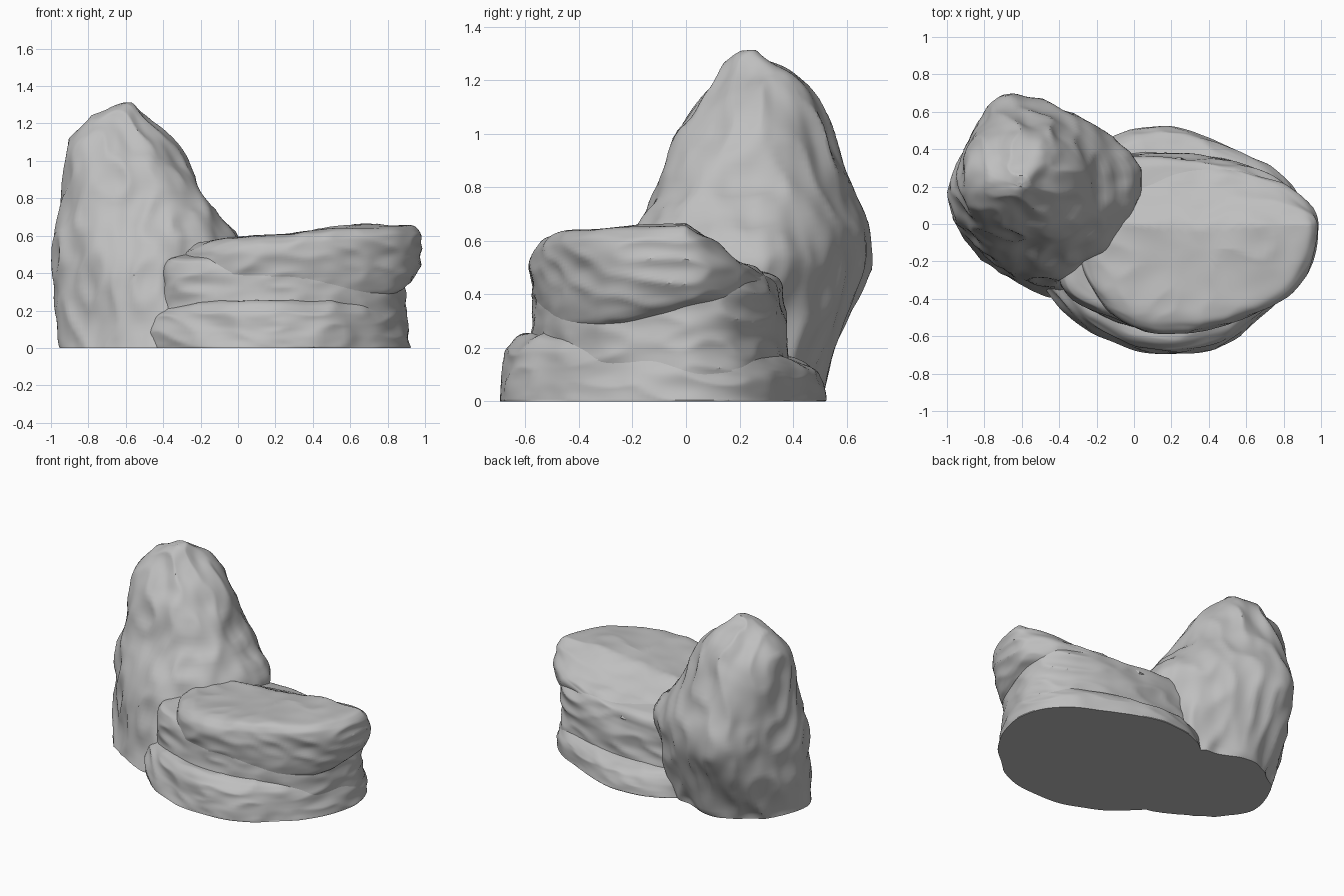
import bpy, bmesh, math
from mathutils import Vector, noise

default = bpy.data.objects.get("Cube")
if default:
    bpy.data.objects.remove(default, do_unlink=True)

stone = bpy.data.materials.new("grey stone")
stone.use_nodes = True
colour = (0.52, 0.52, 0.52, 1)
stone.diffuse_color = colour
bsdf = next(n for n in stone.node_tree.nodes if n.type == 'BSDF_PRINCIPLED')
bsdf.inputs["Base Color"].default_value = colour

AROUND, UP = 150, 64


def spline(points, count, closed):
    """Resample points along a Catmull-Rom curve."""
    m = len(points)
    result = []
    for i in range(count):
        u = i / count * m if closed else i / (count - 1) * (m - 1)
        k = int(u) if closed else min(int(u), m - 2)
        t = u - k
        a, b, c, d = [points[j % m if closed else max(0, min(m - 1, j))]
                      for j in range(k - 1, k + 3)]
        result.append(b + (c - a) * (t / 2)
                      + (a * 2 - b * 5 + c * 4 - d) * (t * t / 2)
                      + (b * 3 - a - c * 3 + d) * (t ** 3 / 2))
    return result


def scaled(ring, factor, z, centre=None):
    """Copy a ring at a new height, shrunk towards its centre."""
    centre = centre or sum(ring, Vector()) / len(ring)
    ring = [centre + (p - centre) * factor for p in ring]
    return [Vector((p.x, p.y, z)) for p in ring]


def outline(pairs, z=0):
    return [Vector((x, y, z)) for x, y in pairs]


def clamp(value):
    return max(0, min(1, value))


def roughness(p, grain, amount):
    """Broad lumps, chiselled creases and a little fine grain."""
    q = Vector((p.x * grain[0], p.y * grain[0], p.z * grain[1]))
    lumps = noise.noise(q)
    crease = 0.5 - abs(noise.noise(q * 1.7 + Vector((7, 3, 5)))) * 2
    fine = noise.noise(q * 4)
    return amount * (lumps + 0.6 * crease + 0.12 * fine)


def build_rock(name, rings, grain, amount, bend=None):
    """Loft a closed stone through the rings and roughen it."""
    columns = list(zip(*[spline(r, AROUND, True) for r in rings]))
    columns = [spline(c, UP, False) for c in columns]
    bm = bmesh.new()
    rows = [[bm.verts.new(columns[j][i]) for j in range(AROUND)] for i in range(UP)]
    for low, high in zip(rows, rows[1:]):
        for j in range(AROUND):
            k = (j + 1) % AROUND
            bm.faces.new((low[j], low[k], high[k], high[j]))
    bm.faces.new(rows[0][::-1])
    bm.faces.new(rows[-1])
    if bend:
        for v in bm.verts:
            v.co.z = bend(v.co)
    bm.normal_update()
    grounded = {v for v in rows[0] if v.co.z < 0.001}
    moves = [(v, v.normal * roughness(v.co, grain, amount)) for v in bm.verts]
    for v, move in moves:
        v.co += move
        v.co.z = 0 if v in grounded else max(0, v.co.z)
    mesh = bpy.data.meshes.new(name)
    bm.to_mesh(mesh)
    bm.free()
    mesh.materials.append(stone)
    obj = bpy.data.objects.new(name, mesh)
    bpy.context.collection.objects.link(obj)
    bpy.ops.object.select_all(action='DESELECT')
    obj.select_set(True)
    bpy.context.view_layer.objects.active = obj
    bpy.ops.object.shade_smooth_by_angle(angle=math.radians(35))


# Tall standing stone, tapering to a blunt peak
levels = [0, .3, .55, .8, 1.05, 1.2]
sections = [
    [(-.1, .1), (-.18, .37), (-.4, .46), (-.62, .48), (-.88, .3),
     (-.95, .05), (-.87, -.13), (-.7, -.27), (-.45, -.39), (-.15, -.3)],
    [(-.03, .17), (-.12, .42), (-.35, .54), (-.65, .6), (-.87, .45),
     (-.97, .2), (-.93, -.02), (-.72, -.24), (-.43, -.31), (-.15, -.15)],
    [(.05, .24), (-.1, .45), (-.35, .58), (-.66, .68), (-.87, .5),
     (-.98, .2), (-.94, -.02), (-.72, -.18), (-.35, -.25), (-.1, -.07)],
    [(-.17, .2), (-.25, .39), (-.41, .54), (-.65, .61), (-.85, .48),
     (-.95, .25), (-.9, .04), (-.7, -.08), (-.4, -.1), (-.21, .02)],
    [(-.3, .25), (-.35, .39), (-.45, .5), (-.63, .54), (-.8, .45),
     (-.9, .27), (-.85, .1), (-.7, .02), (-.55, .01), (-.39, .1)],
    [(-.48, .25), (-.48, .34), (-.53, .4), (-.63, .42), (-.75, .37),
     (-.82, .27), (-.79, .17), (-.7, .11), (-.6, .1), (-.51, .15)],
]
tall = [outline(s, z) for s, z in zip(sections, levels)]
peak = Vector((-.61, .2, 0))
tall += [scaled(tall[-1], .42, 1.3, peak), scaled(tall[-1], .1, 1.33, peak)]
build_rock("tall_stone", tall, (3.6, 2.4), .035)


def build_tier(name, plan, profile, bend):
    ring = outline(plan)
    build_rock(name, [scaled(ring, s, z) for z, s in profile], (2.6, 6), .02, bend)


# Wide bottom ledge of the layered stone, lower at the back
build_tier("bottom_ledge",
           [(.9, .08), (.76, .28), (.45, .44), (.15, .51), (-.15, .44),
            (-.35, .2), (-.48, -.2), (-.41, -.42), (-.15, -.61), (.15, -.7),
            (.5, -.63), (.76, -.42), (.9, -.15)],
           [(0, 1), (.07, .99), (.14, .97), (.2, .94), (.24, .87), (.25, .7), (.25, .02)],
           lambda p: p.z * (1 - .9 * max(0, p.y)))

# Middle layer, peeking out at the side and back
build_tier("middle_layer",
           [(.89, .08), (.76, .24), (.45, .35), (.1, .38), (-.2, .32),
            (-.4, 0), (-.42, -.25), (-.32, -.41), (.1, -.57), (.5, -.52),
            (.78, -.35), (.89, -.1)],
           [(.08, .99), (.16, 1), (.28, 1), (.38, .98), (.45, .95), (.49, .88),
            (.5, .7), (.5, .02)],
           lambda p: p.z * (1 - .15 * max(0, p.y)))


# Overhanging top slab, rising towards the free end and stepping down at the back
def tilt(p):
    w = clamp((p.z - .33) / .2)
    step = .11 * clamp(p.y / .2) + .2 * max(0, p.y - .2)
    return p.z + w * (.09 * p.x - step) + (1 - w) * .25 * p.y


build_tier("top_slab",
           [(.99, -.03), (.93, .11), (.7, .24), (.3, .34), (-.1, .29),
            (-.27, 0), (-.27, -.28), (-.1, -.49), (.15, -.57), (.5, -.53),
            (.76, -.42), (.93, -.25)],
           [(.34, .84), (.37, .93), (.43, .98), (.5, 1), (.55, .96), (.58, .86),
            (.59, .6), (.59, .02)], tilt)
